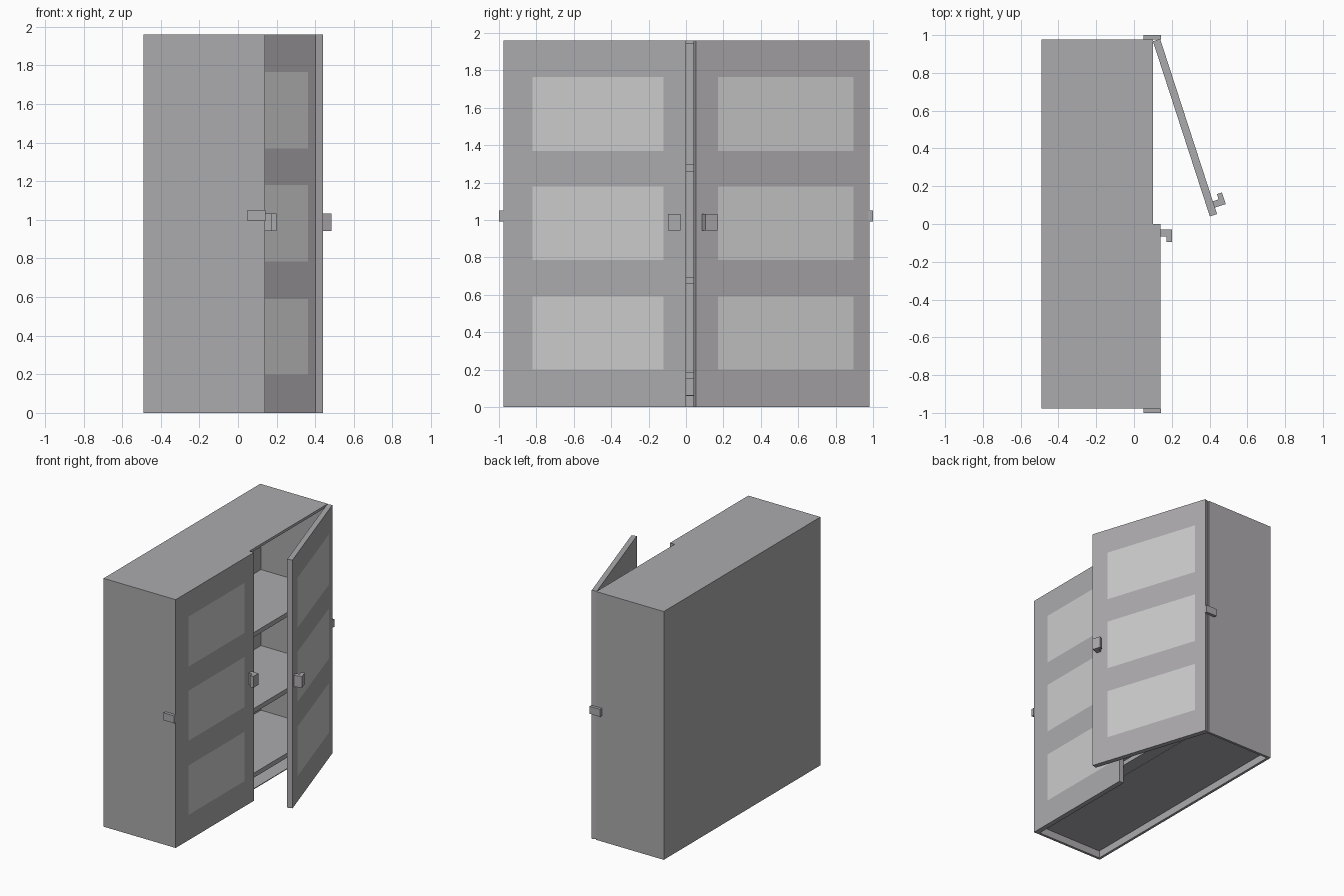
import bpy, bmesh, math
from mathutils import Matrix, Vector

if "Cube" in bpy.data.objects:
    bpy.data.objects.remove(bpy.data.objects["Cube"])

paint = bpy.data.materials.new("grey_paint")
paint.diffuse_color = (0.41, 0.40, 0.415, 1)
paint.use_nodes = True
paint.node_tree.nodes["Principled BSDF"].inputs["Base Color"].default_value = paint.diffuse_color
glass = bpy.data.materials.new("pale_glass")
glass.diffuse_color = (0.8, 0.8, 0.8, 1)
glass.use_nodes = True
glass.node_tree.nodes["Principled BSDF"].inputs["Base Color"].default_value = glass.diffuse_color


def finish(name, bm):
    bmesh.ops.recalc_face_normals(bm, faces=bm.faces)
    mesh = bpy.data.meshes.new(name)
    bm.to_mesh(mesh)
    bm.free()
    mesh.materials.append(paint)
    ob = bpy.data.objects.new(name, mesh)
    bpy.context.collection.objects.link(ob)
    return ob


def box_bm(x, y, z):
    bm = bmesh.new()
    bmesh.ops.create_cube(bm, size=1)
    for v in bm.verts:
        v.co = Vector([a[0] if c < 0 else a[1] for a, c in zip((x, y, z), v.co)])
    return bm


def box(name, x, y, z):
    return finish(name, box_bm(x, y, z))


def door(name, y, panel_y):
    # slab cut along the panel borders so the panes stay flush
    bm = box_bm((0.10, 0.14), y, (0, 1.96))
    rows = [(0.20, 0.59), (0.785, 1.18), (1.37, 1.765)]
    cuts = [(p, (0, 1, 0)) for p in panel_y] + [(p, (0, 0, 1)) for r in rows for p in r]
    for p, n in cuts:
        bmesh.ops.bisect_plane(bm, geom=bm.verts[:] + bm.edges[:] + bm.faces[:],
                               plane_co=Vector(n) * p, plane_no=n)
    bm.normal_update()
    for f in bm.faces:
        c = f.calc_center_median()
        if abs(f.normal.x) > 0.9 and panel_y[0] < c.y < panel_y[1]:
            if any(a < c.z < b for a, b in rows):
                f.material_index = 1
    ob = finish(name, bm)
    ob.data.materials.append(glass)
    return ob


def handle(name, side):
    # L-shaped pull, extruded vertically
    profile = [(0.14, 0.03), (0.2, 0.03), (0.2, 0.095),
               (0.172, 0.095), (0.172, 0.065), (0.14, 0.065)]
    bm = bmesh.new()
    face = bm.faces.new([bm.verts.new((x, side * y, 0.943)) for x, y in profile])
    new = bmesh.ops.extrude_face_region(bm, geom=[face])["geom"]
    bmesh.ops.translate(bm, vec=(0, 0, 0.09),
                        verts=[g for g in new if isinstance(g, bmesh.types.BMVert)])
    return finish(name, bm)


# Carcass
box("back_panel", (-0.49, -0.47), (-0.977, 0.977), (0, 1.96))
box("top_panel", (-0.47, 0.10), (-0.957, 0.957), (1.94, 1.96))
box("floor_panel", (-0.47, 0.10), (-0.957, 0.957), (0.058, 0.064))
for label, s in (("left", -1), ("right", 1)):
    box(label + "_side", (-0.47, 0.10), sorted((s * 0.957, s * 0.977)), (0, 1.96))
    box(label + "_side_catch", (0.05, 0.143), sorted((s * 0.977, s * 1.0)), (0.993, 1.052))

# Shelves
for i, z in enumerate((0.15, 0.66, 1.26)):
    box(f"shelf_{i + 1}", (-0.47, 0.10), (-0.957, 0.957), (z, z + 0.036))

# Closed door
door("closed_door", (-0.977, 0), (-0.82, -0.12))
handle("closed_door_handle", -1)

# Open door, swung about its outer edge
pivot = Vector((0.105, 0.969, 0))
swing = (Matrix.Translation(pivot) @ Matrix.Rotation(math.radians(18), 4, 'Z')
         @ Matrix.Translation(-pivot))
for ob in (door("open_door", (-0.006, 0.969), (0.12, 0.88)), handle("open_door_handle", 1)):
    ob.data.transform(swing)
